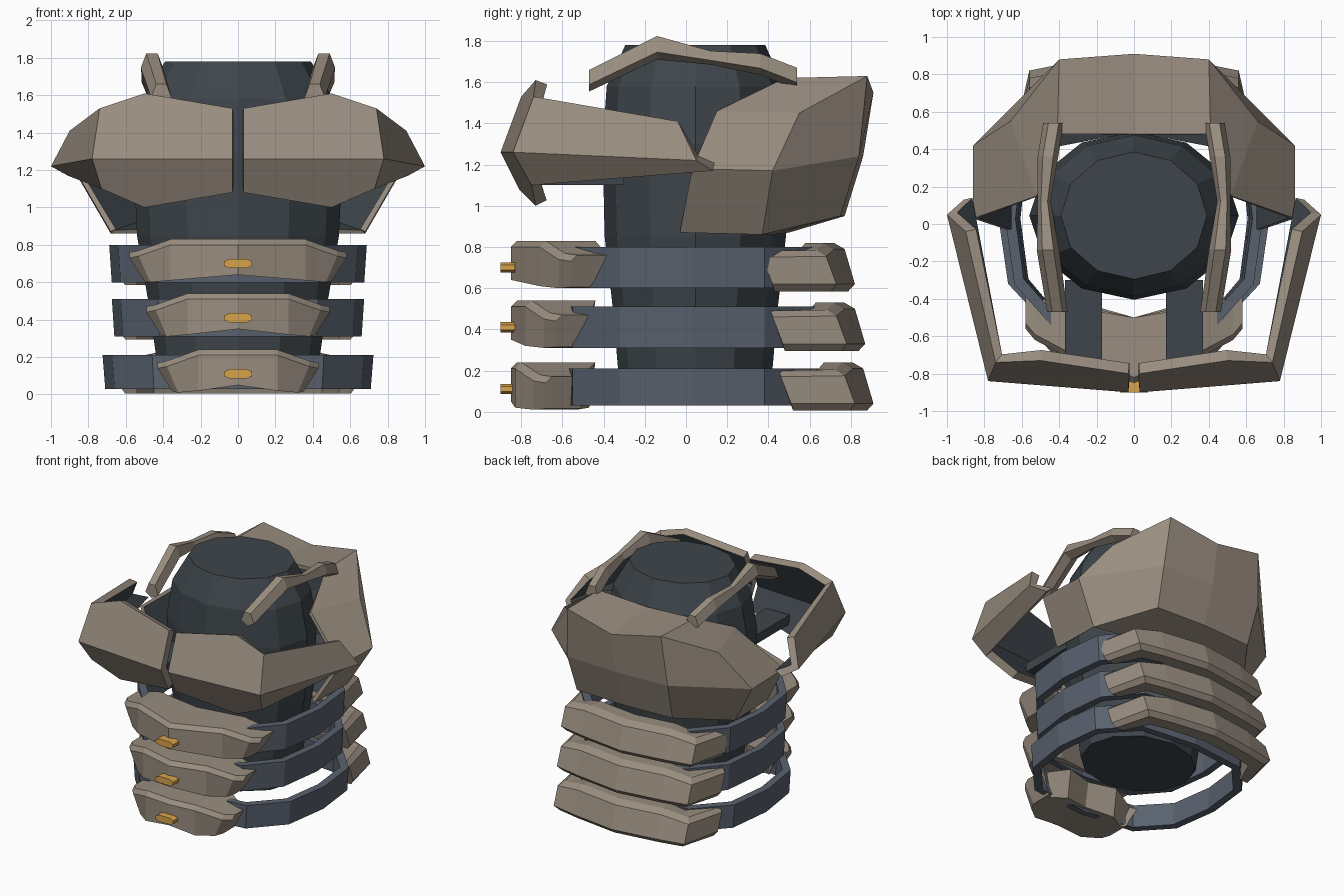
import bpy, bmesh, math
from mathutils import Vector

cube = bpy.data.objects.get("Cube")
if cube:
    bpy.data.objects.remove(cube, do_unlink=True)


def material(name, red, green, blue):
    mat = bpy.data.materials.new(name)
    mat.use_nodes = True
    color = (red, green, blue, 1)
    mat.diffuse_color = color
    mat.node_tree.nodes["Principled BSDF"].inputs["Base Color"].default_value = color
    return mat


TAN = material("tan_armour", 0.32, 0.268, 0.215)
DARK = material("dark_slate", 0.048, 0.06, 0.07)
BLUE = material("blue_grey_strap", 0.1, 0.12, 0.155)
GOLD = material("gold_buckle", 0.68, 0.36, 0.07)


def finish(bm, name, mats, mirror=False):
    mesh = bpy.data.meshes.new(name)
    bm.to_mesh(mesh)
    bm.free()
    obj = bpy.data.objects.new(name, mesh)
    bpy.context.collection.objects.link(obj)
    for mat in mats:
        mesh.materials.append(mat)
    if mirror:
        obj.modifiers.new("mirror", "MIRROR").merge_threshold = 0.001
    return obj


def loft(name, rings, mat, mirror=False, cap_start=True, cap_end=True):
    """Skin a row of equal cross-section rings."""
    bm = bmesh.new()
    rows = [[bm.verts.new(p) for p in ring] for ring in rings]
    count = len(rows[0])
    for a, b in zip(rows, rows[1:]):
        for i in range(count):
            j = (i + 1) % count
            bm.faces.new((a[i], a[j], b[j], b[i]))
    if cap_start:
        bm.faces.new(rows[0])
    if cap_end:
        bm.faces.new(rows[-1])
    bmesh.ops.recalc_face_normals(bm, faces=bm.faces)
    return finish(bm, name, [mat], mirror)


def shell(name, points, faces, thickness):
    """Mirrored armour sheet, tan outside and dark inside."""
    bm = bmesh.new()
    verts = {key: bm.verts.new(p) for key, p in points.items()}
    centre = Vector((0, 0, 1.2))
    for keys in faces.split():
        face = bm.faces.new([verts[k] for k in keys])
        face.normal_update()
        if face.normal.dot(face.calc_center_median() - centre) < 0:
            face.normal_flip()
    obj = finish(bm, name, [TAN, DARK], True)
    solid = obj.modifiers.new("thickness", "SOLIDIFY")
    solid.thickness = thickness
    solid.material_offset = 1
    solid.material_offset_rim = 0
    return obj


# Torso core
def oval(z, rx, ry, sides=12):
    turn = math.tau / sides
    return [(rx * math.cos(turn * i), 0.045 + ry * math.sin(turn * i), z) for i in range(sides)]


core_profile = [(0.15, 0.43, 0.37), (0.5, 0.48, 0.4), (0.85, 0.54, 0.44),
                (1.3, 0.56, 0.45), (1.58, 0.51, 0.43), (1.78, 0.39, 0.34)]
loft("torso_core", [oval(*row) for row in core_profile], DARK)

# Waist belts
belt_plan = [(0, -0.6), (0.45, -0.55), (0.66, -0.32), (0.71, 0.03),
             (0.67, 0.38), (0.45, 0.62), (0, 0.67)]
for name, low, high, width in (("upper", 0.6, 0.8, 0.97), ("middle", 0.31, 0.51, 0.95),
                               ("lower", 0.03, 0.21, 1.02)):
    rings = []
    for x, y in belt_plan:
        x *= width
        rings.append([(x, y, high), (x * 0.98, y, low),
                      (x * 0.9, y * 0.92, low), (x * 0.92, y * 0.92, high)])
    loft(name + "_belt", rings, BLUE, True, False, False)

# Abdomen plates with their buckles
for name, top, half, side_y, back_y in (("upper", 0.83, 0.58, -0.62, -0.37),
                                        ("middle", 0.54, 0.49, -0.69, -0.44),
                                        ("lower", 0.24, 0.43, -0.74, -0.48)):
    rings = []
    bend = half - 0.22
    # Each station: top x, bottom x, front y, back y, top drop, bottom drop
    for upper, lower, front, rear, drop, bottom in (
            (0, 0, -0.85, -0.5, 0, 0.19),
            (bend, bend, side_y - 0.09, -0.44, 0, 0.22),
            (half - 0.05, half - 0.11, side_y, back_y - 0.02, 0.06, 0.23),
            (half, half - 0.08, side_y + 0.06, back_y, 0.07, 0.225)):
        rings.append([(upper, front + 0.03, top - drop), (upper, front, top - drop - 0.03),
                      (lower, front, top - bottom), (lower, rear - 0.03, top - bottom),
                      (upper, rear, top - drop)])
    loft(name + "_abdomen_plate", rings, TAN, True, False)

    mid = top - 0.13
    outline = [(0.075, 0.012), (0.045, 0.025), (-0.045, 0.025),
               (-0.075, 0.012), (-0.075, -0.012), (-0.045, -0.025),
               (0.045, -0.025), (0.075, -0.012)]
    loft(name + "_buckle", [[(x, y, mid + z) for x, z in outline] for y in (-0.9, -0.83)], GOLD)

# Lower back plates, each leaning backwards and dropping at the sides
for name, top, shift in (("upper", 0.82, 0), ("middle", 0.53, 0.05), ("lower", 0.24, 0.09)):
    stations = [((0, 0.76), (0, 0.62), 0), ((0.36, 0.71), (0.32, 0.58), 0),
                ((0.56, 0.67), (0.45, 0.55), 0.035), ((0.63, 0.36), (0.54, 0.36), 0.04)]
    rings = []
    for outer, inner, drop in stations:
        ring = []
        for blend, lean, depth in ((0, 0, drop), (0.7, 0, drop), (1, 0.01, drop + 0.03),
                                   (1, 0.06, 0.2), (0.7, 0.07, 0.235), (0, 0.07, 0.235)):
            x, y = Vector(inner).lerp(Vector(outer), blend)
            ring.append((x, y + shift + lean, top - depth))
        rings.append(ring)
    loft(name + "_back_plate", rings, TAN, True, False)

# Chest plates
chest = {
    "a": (0.03, -0.8, 1.53), "b": (0.5, -0.73, 1.61), "c": (0.74, -0.74, 1.53),
    "d": (0.03, -0.9, 1.26), "e": (0.78, -0.84, 1.26),
    "f": (0.03, -0.81, 1.08), "g": (0.5, -0.73, 1.0), "h": (0.73, -0.75, 1.1),
    "i": (0.9, -0.04, 1.41), "j": (1.0, 0.05, 1.22), "k": (0.91, 0.13, 1.17),
}
shell("chest_plates", chest, "abced dehgf cije ejkh", 0.06)

# Struts joining chest plates to the core
strut = [(0.17, 1.1), (0.37, 1.1), (0.37, 1.17), (0.17, 1.17)]
loft("chest_struts", [[(x, y, z) for x, z in strut] for y in (-0.74, -0.3)], DARK, True)

# Upper back and shoulder armour, with a floor turned in under the back
back = {
    "a": (0.41, 0.48, 1.62), "b": (0.4, 0.88, 1.63), "c": (0.66, 0.55, 1.45),
    "d": (0.86, 0.42, 1.17), "e": (0.86, 0.03, 1.18), "f": (0.52, 0.15, 1.46),
    "g": (0.68, -0.03, 0.87), "h": (0.68, 0.37, 0.86), "i": (0.41, 0.75, 0.95),
    "j": (0.43, 0.84, 1.24), "m": (0, 0.48, 1.6), "n": (0, 0.91, 1.55),
    "o": (0, 0.86, 1.24), "p": (0, 0.77, 0.95), "q": (0, 0.5, 0.87), "r": (0.42, 0.42, 0.86),
}
shell("upper_back_armour", back, "mabn nbjo ojip abcf fcde edhg bcdj jdhi pirq ihr", 0.03)

# Collar straps over the shoulders
path = [(0.41, -0.47, 1.61, 0.055), (0.46, -0.14, 1.77, 0.06), (0.48, 0.12, 1.72, 0.035),
        (0.46, 0.36, 1.69, 0.055), (0.43, 0.54, 1.62, 0.055)]
rings = []
for x, y, z, r in path:
    rings.append([(x - r, y, z - r * 0.4), (x - r * 0.5, y, z + r * 0.9),
                  (x + r * 0.5, y, z + r * 0.9), (x + r, y, z - r * 0.4), (x, y, z - r)])
loft("collar_straps", rings, TAN, True)
